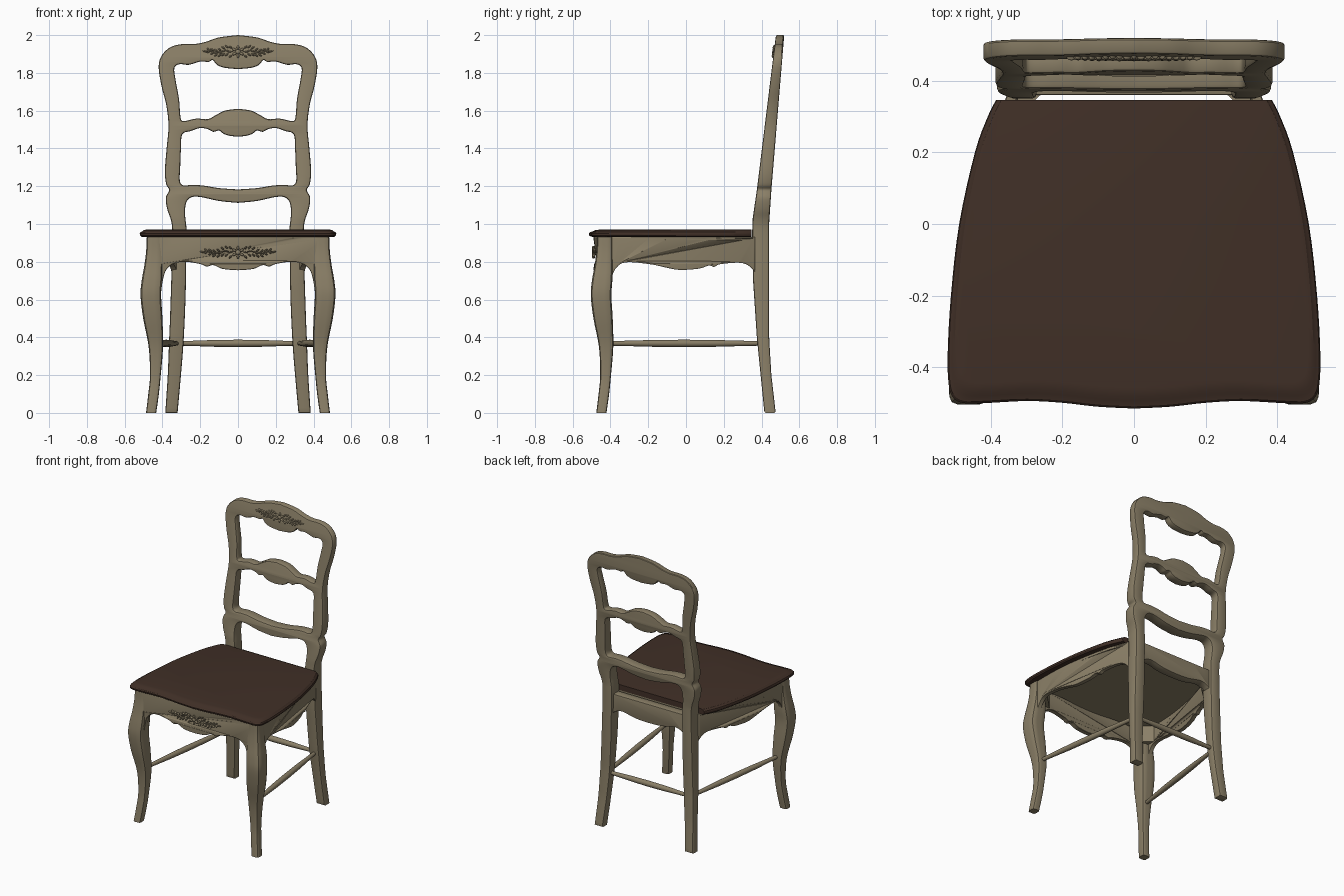
import bpy, bmesh, math
from mathutils import Vector, Matrix

if "Cube" in bpy.data.objects:
    bpy.data.objects.remove(bpy.data.objects["Cube"])


def material(name, rgb):
    m = bpy.data.materials.new(name)
    m.diffuse_color = (*rgb, 1)
    m.use_nodes = True
    m.node_tree.nodes["Principled BSDF"].inputs["Base Color"].default_value = m.diffuse_color
    return m


PAINT = material("taupe_paint", (0.255, 0.212, 0.135))
WOOD = material("dark_brown_wood", (0.052, 0.029, 0.020))


# ---- helpers ----
def finish(name, bm, mat, angle=35):
    bmesh.ops.remove_doubles(bm, verts=bm.verts, dist=1e-5)
    bmesh.ops.recalc_face_normals(bm, faces=bm.faces)
    me = bpy.data.meshes.new(name)
    bm.to_mesh(me)
    bm.free()
    me.materials.clear()
    me.materials.append(mat)
    me.shade_smooth()
    me.set_sharp_from_angle(angle=math.radians(angle))
    ob = bpy.data.objects.new(name, me)
    bpy.context.collection.objects.link(ob)
    return ob


def smooth(pts, n=5):
    """Catmull-Rom curve through points of any dimension."""
    p = [pts[0]] + list(pts) + [pts[-1]]
    out = []
    for a, b, c, d in zip(p, p[1:], p[2:], p[3:]):
        for k in range(n):
            t = k / n
            out.append(tuple(0.5 * (2 * y + (z - x) * t + (2 * x - 5 * y + 4 * z - w) * t * t
                                    + (3 * y - x - 3 * z + w) * t ** 3)
                             for x, y, z, w in zip(a, b, c, d)))
    return out + [tuple(pts[-1])]


def line(a, b, n=16):
    return [(a[0] + (b[0] - a[0]) * k / n, a[1] + (b[1] - a[1]) * k / n) for k in range(n + 1)]


def mirrored(half):
    return half + [(-x, z) for x, z in reversed(half) if x > 1e-4]


def lookup(table, v):
    for (a, fa), (b, fb) in zip(table, table[1:]):
        if v <= b:
            return fa + (fb - fa) * max(0, v - a) / (b - a)
    return table[-1][1]


def loft(name, rings, mat, angle=35):
    bm = bmesh.new()
    vs = [[bm.verts.new(p) for p in r] for r in rings]
    n = len(rings[0])
    for a, b in zip(vs, vs[1:]):
        for i in range(n):
            bm.faces.new((a[i], a[(i + 1) % n], b[(i + 1) % n], b[i]))
    bm.faces.new(vs[0])
    bm.faces.new(vs[-1])
    return finish(name, bm, mat, angle)


def plate(name, loops, place, bevel, mat):
    """Cut-out board with rounded edges; place(u, v, t) bends it, t = 0 front to 1 back."""
    cu = bpy.data.curves.new(name, 'CURVE')
    cu.dimensions, cu.fill_mode = '2D', 'BOTH'
    cu.extrude, cu.bevel_depth, cu.bevel_resolution, cu.offset = 0.04 - bevel, bevel, 1, -bevel
    for loop in loops:
        sp = cu.splines.new('POLY')
        sp.points.add(len(loop) - 1)
        for q, (u, v) in zip(sp.points, loop):
            q.co = (u, v, 0, 1)
        sp.use_cyclic_u = True
    tmp = bpy.data.objects.new("tmp", cu)
    bpy.context.collection.objects.link(tmp)
    bpy.context.view_layer.update()
    me = bpy.data.meshes.new_from_object(tmp.evaluated_get(bpy.context.evaluated_depsgraph_get()))
    bpy.data.objects.remove(tmp)
    bpy.data.curves.remove(cu)
    bm = bmesh.new()
    bm.from_mesh(me)
    bpy.data.meshes.remove(me)
    for f in bm.faces:
        f.material_index = 0
    for v in bm.verts:
        v.co = place(v.co.x, v.co.y, (v.co.z + 0.04) / 0.08)
    return finish(name, bm, mat)


# ---- back frame with rear legs: one board with two openings ----
FRONT = [(0, .415), (.2, .395), (.4, .375), (.7, .355), (.95, .35), (1.03, .353), (1.18, .375), (2, .476)]
BACK = [(0, .475), (.2, .452), (.4, .44), (1, .44), (1.18, .452), (2, .52)]


def back_place(x, z, t):
    f, b = lookup(FRONT, z), lookup(BACK, z)
    return (x, f + (b - f) * t, z)


outer = smooth([(0, 2), (.1, 1.988), (.17, 1.965), (.23, 1.953), (.3, 1.952), (.36, 1.935), (.405, 1.89),
                (.42, 1.83), (.405, 1.73), (.38, 1.63), (.368, 1.52), (.378, 1.4), (.387, 1.28), (.38, 1.21),
                (.364, 1.18), (.382, 1.14), (.375, 1.08), (.355, 1.02), (.348, .95), (.352, .75), (.36, .5),
                (.365, .38), (.372, .2), (.385, 0)])
inner = smooth([(.32, 0), (.302, .2), (.288, .38), (.278, .6), (.274, .8), (.272, .96), (.28, 1.05),
                (.275, 1.11), (.25, 1.14), (.2, 1.143), (.1, 1.122), (0, 1.112)])
upper_gap = smooth([(0, 1.82), (.07, 1.827), (.11, 1.842), (.135, 1.868), (.155, 1.858), (.2, 1.86),
                    (.26, 1.843), (.31, 1.846), (.337, 1.825), (.33, 1.76), (.312, 1.66), (.305, 1.57),
                    (.29, 1.545), (.22, 1.558), (.16, 1.555), (.12, 1.575), (.07, 1.6), (0, 1.61)], 4)
lower_gap = smooth([(0, 1.462), (.05, 1.468), (.08, 1.48), (.1, 1.495), (.13, 1.488), (.16, 1.502),
                    (.2, 1.508), (.25, 1.492), (.295, 1.475), (.302, 1.4), (.306, 1.3), (.308, 1.23),
                    (.29, 1.205), (.24, 1.207), (.18, 1.203), (.1, 1.19), (0, 1.183)], 4)
plate("back_frame", [mirrored(outer + inner), mirrored(upper_gap), mirrored(lower_gap)],
      back_place, .011, PAINT)

# ---- seat ----
half = smooth([(0, -.515), (.1, -.51), (.2, -.499), (.3, -.494), (.42, -.5), (.48, -.499), (.508, -.48),
               (.518, -.44), (.52, -.36), (.511, -.2), (.488, 0), (.444, .2), (.408, .3), (.385, .346)], 4)
outline = mirrored(half)


def seat_ring(z, sx, sy):
    return [(x * sx, .346 + (y - .346) * sy, z) for x, y in outline]


loft("seat", [seat_ring(z, s, s) for z, s in
              [(.931, .965), (.933, .985), (.94, .998), (.95, 1), (.957, .993), (.961, .975),
               (.967, .962), (.97, .935)]], WOOD, 30)
loft("seat_base", [seat_ring(z, .91, .93) for z in (.915, .933)], PAINT)

# ---- aprons ----
front_low = smooth([(0, .755), (.08, .762), (.13, .782), (.165, .775), (.2, .788), (.28, .8), (.34, .79),
                    (.38, .757), (.398, .7), (.41, .62)])


def front_y(x):
    return -.47 - .02 * max(0, math.cos(math.pi * x / .7))


plate("front_apron", [mirrored(front_low + [(.45, .62), (.47, .78)] + line((.47, .932), (0, .932)))],
      lambda x, z, t: (x, front_y(x) + .035 * t, z), .007, PAINT)

side_low = smooth([(-.405, .62), (-.395, .7), (-.375, .76), (-.32, .797), (-.19, .787), (-.1, .768),
                   (-.03, .757), (.07, .764), (.12, .78), (.15, .773), (.18, .787), (.28, .795),
                   (.33, .78), (.365, .745)])
SIDE_X = smooth([(-.47, .477), (-.2, .474), (0, .45), (.2, .407), (.38, .348)])
for s in (-1, 1):
    plate("side_apron", [side_low + line((.365, .932), (-.45, .932)) + [(-.45, .62)]],
          lambda y, z, t: (s * (lookup(SIDE_X, y) - .032 * t), y, z), .007, PAINT)

back_low = smooth([(0, .8), (.1, .805), (.2, .825), (.25, .815), (.285, .79)])
plate("back_apron", [mirrored(back_low + line((.285, .932), (0, .932), 4))],
      lambda x, z, t: (x, .36 + .06 * t, z), .005, PAINT)

# ---- curved front legs: height, outer edge, inner edge ----
LEG = smooth([(0, .487, .433), (.1, .475, .419), (.2, .466, .409), (.35, .473, .397), (.5, .502, .4),
              (.62, .516, .407), (.7, .51, .402), (.78, .496, .4), (.86, .486, .4), (.932, .483, .4)], 4)


def leg_ring(s, z, o, i):
    c, h, ring = (o + i) / 2, (o - i) / 2, []
    for k in range(24):
        a = 2 * math.pi * k / 24
        ca, sa = math.cos(a), math.sin(a)
        r = h / (abs(ca) ** 5 + abs(sa) ** 5) ** .2
        ring.append((s * (c + r * ca), -(c - .012) + r * sa, z))
    return ring


for s in (-1, 1):
    loft("front_leg", [leg_ring(s, *row) for row in LEG], PAINT)


# ---- turned stretchers ----
def stretcher(name, a, b):
    a, b = Vector(a), Vector(b)
    q = (b - a).to_track_quat('Z', 'Y')
    rings = []
    for t, r in [(0, .012), (.12, .014), (.3, .018), (.5, .0195), (.7, .018), (.88, .014), (1, .012)]:
        rings.append([a.lerp(b, t) + q @ Vector((r * math.cos(k * math.pi / 8), r * math.sin(k * math.pi / 8), 0))
                      for k in range(16)])
    loft(name, rings, PAINT)


for s in (-1, 1):
    stretcher("side_stretcher", (s * .435, -.42, .368), (s * .325, .4, .368))
stretcher("back_stretcher", (-.31, .41, .368), (.31, .41, .368))

# ---- corner blocks under the seat ----
for s in (-1, 1):
    for tri in ([(.45, -.445), (.33, -.445), (.45, -.325)], [(.345, .37), (.25, .37), (.37, .26)]):
        loft("corner_block", [[(s * x, y, z) for x, y in tri] for z in (.8, .916)], PAINT)


# ---- carved leaf ornaments ----
def ornament(name, zc, width, surface):
    bm = bmesh.new()

    def leaf(x, z, ang, length, thick):
        m = (Matrix.Translation((x, surface(x, z), z)) @ Matrix.Rotation(ang, 4, 'Y')
             @ Matrix.Diagonal((length, .009, thick, 1)))
        bmesh.ops.create_icosphere(bm, subdivisions=2, radius=1, matrix=m)

    leaf(0, zc, 0, .014, .014)
    for k in range(6):
        a = k * math.pi / 3 + math.pi / 6
        leaf(.022 * math.cos(a), zc + .022 * math.sin(a), -a, .012, .007)
    for s in (-1, 1):
        for i in range(8):
            x = s * (.04 + (width - .05) * i / 7)
            mid = zc + .006 * math.sin(i * 1.3)
            leaf(x, mid, s * .25 * (-1) ** i, .014, .004)
            for j in (-1, 1):
                if i < 7:
                    leaf(x, mid + j * .024 * (1 - i / 8), -s * j * .7, .011, .005)
    finish(name, bm, PAINT, 60)


ornament("crest_carving", 1.912, .185, lambda x, z: lookup(FRONT, z))
ornament("apron_carving", .85, .2, lambda x, z: front_y(x))
